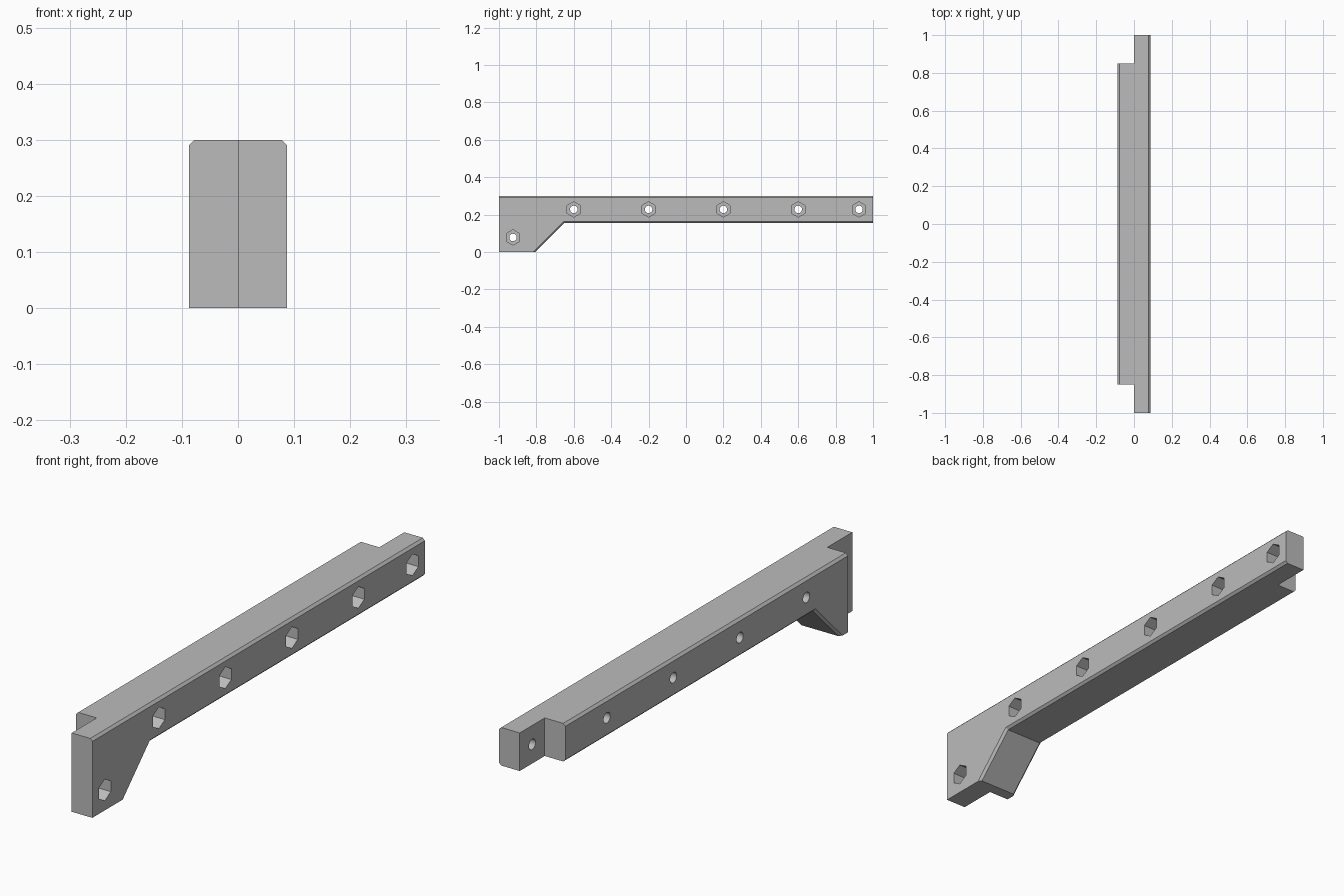
import bpy, bmesh
from math import pi
from mathutils import Matrix

cube = bpy.data.objects.get("Cube")
if cube:
    bpy.data.objects.remove(cube)

HALF_W = 0.087      # half thickness across x
TOP, BEAM = 0.30, 0.155
CHAMFER = 0.009

grey = bpy.data.materials.new("plain grey")
grey.use_nodes = True
colour = (0.5, 0.5, 0.5, 1)
grey.diffuse_color = colour
grey.node_tree.nodes["Principled BSDF"].inputs["Base Color"].default_value = colour


def make_object(name, bm):
    bmesh.ops.recalc_face_normals(bm, faces=bm.faces[:])
    mesh = bpy.data.meshes.new(name)
    bm.to_mesh(mesh)
    bm.free()
    mesh.materials.append(grey)
    obj = bpy.data.objects.new(name, mesh)
    bpy.context.collection.objects.link(obj)
    return obj


def cut(target, bm):
    """Subtract a bmesh solid from the target and discard the cutter."""
    cutter = make_object("cutter", bm)
    cutter.hide_render = True
    mod = target.modifiers.new("cut", 'BOOLEAN')
    mod.operation, mod.solver, mod.object = 'DIFFERENCE', 'EXACT', cutter
    bpy.context.view_layer.objects.active = target
    bpy.ops.object.modifier_apply(modifier=mod.name)
    bpy.data.objects.remove(cutter)


def box(x0, x1, y0, y1, z0, z1):
    bm = bmesh.new()
    bmesh.ops.create_cube(bm, size=1, matrix=Matrix.Translation(
        ((x0 + x1) / 2, (y0 + y1) / 2, (z0 + z1) / 2))
        @ Matrix.Diagonal((x1 - x0, y1 - y0, z1 - z0, 1)))
    return bm


def prisms(spots, radius, sides, x0, x1):
    """Prisms along x, with one corner pointing along y."""
    bm = bmesh.new()
    for y, z in spots:
        bmesh.ops.create_cone(
            bm, cap_ends=True, segments=sides, radius1=radius, radius2=radius,
            depth=x1 - x0, matrix=Matrix.Translation(((x0 + x1) / 2, y, z))
            @ Matrix.Rotation(pi / 2, 4, 'Y') @ Matrix.Rotation(pi / 2, 4, 'Z'))
    return bm


# Side profile of the beam with its foot, extruded across x
profile = [(-1, 0), (-0.805, 0), (-0.65, BEAM), (1, BEAM), (1, TOP), (-1, TOP)]
bm = bmesh.new()
face = bm.faces.new([bm.verts.new((-HALF_W, y, z)) for y, z in profile])
ext = bmesh.ops.extrude_face_region(bm, geom=[face], use_keep_orig=True)
bmesh.ops.translate(bm, vec=(2 * HALF_W, 0, 0),
                    verts=[v for v in ext["geom"] if isinstance(v, bmesh.types.BMVert)])
bmesh.ops.recalc_face_normals(bm, faces=bm.faces[:])

# Chamfer the long top edges, the underside edges and the sloping edges
chamfered = []
for e in bm.edges:
    a, b = e.verts
    along = abs(a.co.x - b.co.x) < 0.001 and abs(a.co.y - b.co.y) > 0.1
    if along and max(a.co.z, b.co.z) > 0.1:
        chamfered.append(e)
bmesh.ops.bevel(bm, geom=chamfered, offset=CHAMFER, offset_type='OFFSET',
                segments=1, affect='EDGES')
rail = make_object("rail_bracket", bm)

# Lap-joint notches at both ends of the inner half
cut(rail, box(-0.2, 0, -1.1, -0.85, -0.1, 0.4))
cut(rail, box(-0.2, 0, 0.85, 1.1, -0.1, 0.4))

# Bolt bores and hexagonal nut pockets
bolts = [(y, 0.228) for y in (-0.6, -0.2, 0.2, 0.6, 0.925)] + [(-0.925, 0.078)]
cut(rail, prisms(bolts, 0.02, 32, -0.2, 0.2))
cut(rail, prisms(bolts, 0.041, 6, HALF_W - 0.06, 0.2))

rail.select_set(True)
bpy.context.view_layer.objects.active = rail
bpy.ops.object.shade_smooth_by_angle(angle=pi / 9)
